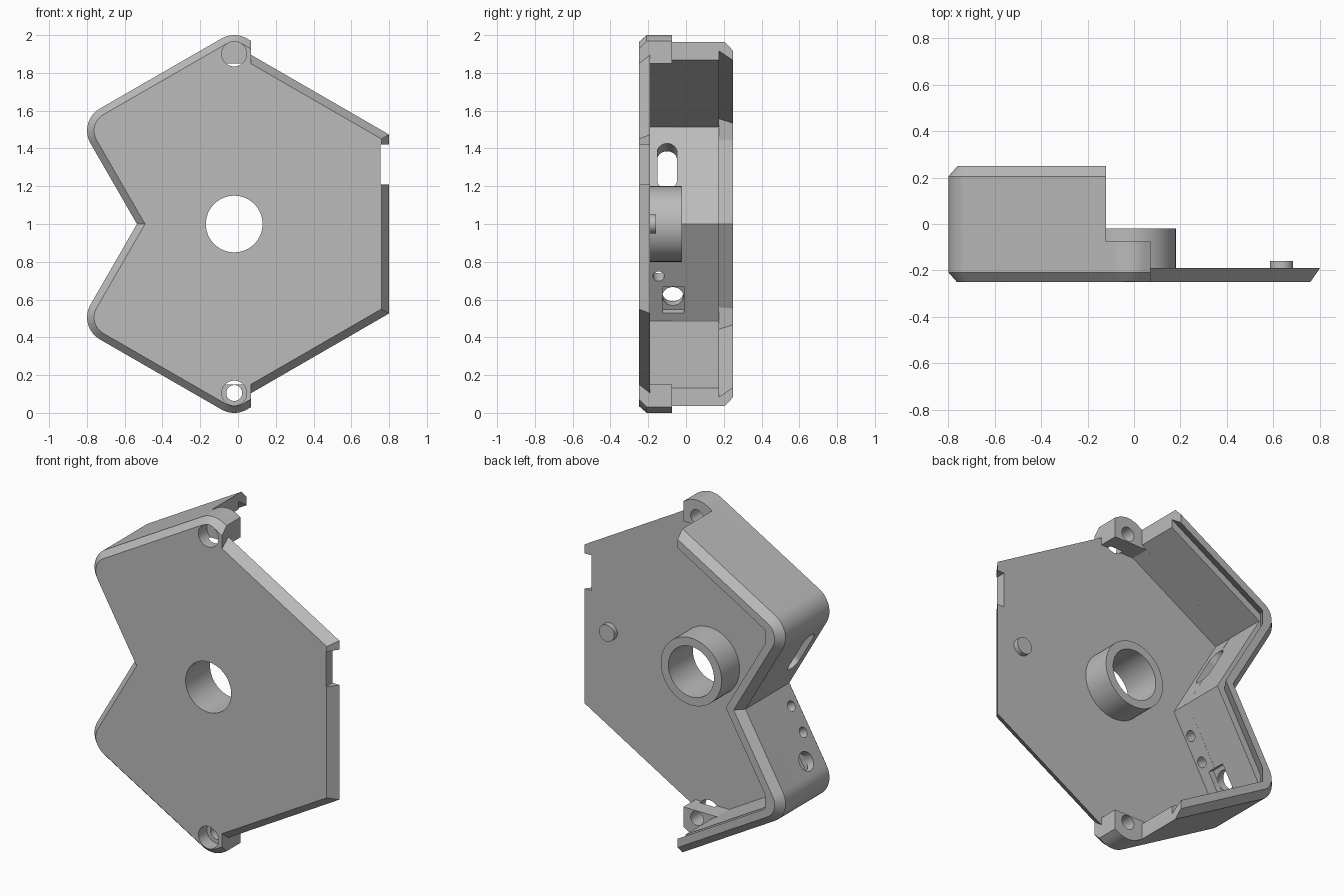
import bpy
import bmesh
from math import sin, cos, radians, pi
from mathutils import Vector, Matrix

cube = bpy.data.objects.get("Cube")
if cube:
    bpy.data.objects.remove(cube)

grey = bpy.data.materials.new("plain grey")
grey.use_nodes = True
COLOUR = (0.5, 0.5, 0.5, 1)
grey.diffuse_color = COLOUR
grey.node_tree.nodes["Principled BSDF"].inputs["Base Color"].default_value = COLOUR

MID = -0.02        # x of the hexagon centre
TAN = 0.57735      # slope of the hexagon edges
CORNER = 0.135     # radius of the outer corners
NOTCH = -0.535     # x of the inward corner


def finish(bm, name):
    bmesh.ops.recalc_face_normals(bm, faces=bm.faces)
    mesh = bpy.data.meshes.new(name)
    bm.to_mesh(mesh)
    bm.free()
    mesh.materials.append(grey)
    obj = bpy.data.objects.new(name, mesh)
    bpy.context.collection.objects.link(obj)
    return obj


def loft(name, *sections):
    """Solid through outlines given as (y, [(x, z), ...])."""
    bm = bmesh.new()
    rings = [[bm.verts.new((x, y, z)) for x, z in pts] for y, pts in sections]
    bm.faces.new(rings[0])
    bm.faces.new(rings[-1])
    for a, b in zip(rings, rings[1:]):
        for i in range(len(a)):
            j = (i + 1) % len(a)
            bm.faces.new((a[i], a[j], b[j], b[i]))
    return finish(bm, name)


def rod(name, centre, axis, radius, length, sides=48):
    bm = bmesh.new()
    turn = Vector(axis).to_track_quat('Z', 'Y').to_matrix().to_4x4()
    bmesh.ops.create_cone(bm, cap_ends=True, segments=sides, radius1=radius,
                          radius2=radius, depth=length,
                          matrix=Matrix.Translation(centre) @ turn)
    return finish(bm, name)


def block(name, centre, size, tilt=0):
    bm = bmesh.new()
    bmesh.ops.create_cube(bm, size=1, matrix=Matrix.Translation(centre)
                          @ Matrix.Rotation(tilt, 4, 'Y') @ Matrix.Diagonal((*size, 1)))
    return finish(bm, name)


def combine(target, tool, operation):
    mod = target.modifiers.new("join", 'BOOLEAN')
    mod.operation, mod.solver, mod.object = operation, 'EXACT', tool
    graph = bpy.context.evaluated_depsgraph_get()
    result = bpy.data.meshes.new_from_object(target.evaluated_get(graph))
    target.modifiers.clear()
    target.data = result
    bpy.data.objects.remove(tool)


def mirrored(pts):
    """Add the lower half of an outline listed from right to left."""
    return pts + [(x, 2 - z) for x, z in reversed(pts) if abs(z - 1) > 1e-4]


def edge_z(x, inset):
    return 2.0325 - 1.1547 * inset + TAN * x


def notch_z(x, inset):
    return 1 - (x - NOTCH - 1.1547 * inset) / TAN


def arc(cx, cz, r, start, end, steps):
    angles = [radians(start + (end - start) * i / steps) for i in range(steps + 1)]
    return [(cx + r * cos(a), cz + r * sin(a)) for a in angles]


def outline(inset):
    r = CORNER - inset
    end = 0.07
    pts = [(end, edge_z(2 * MID - end, inset))]
    pts += arc(MID, 1.865, r, 60, 120, 10)
    pts += arc(-0.664, 1.494, r, 120, 210, 14)
    return mirrored(pts + [(NOTCH + 1.1547 * inset, 1)])


def cavity(inset, facet_x):
    return mirrored([(0.1, edge_z(0.1, inset)), (facet_x, edge_z(facet_x, inset)),
                     (facet_x, notch_z(facet_x, inset)), (NOTCH + 1.1547 * inset, 1)])


def plate(radius):
    right = MID + radius * cos(pi / 6)
    return mirrored([(right, 1 + radius / 2), (0, 1 + radius + MID * TAN)])


# Chamfered outer body
case = loft("case", (-0.25, outline(0.037)), (-0.208, outline(0)),
            (0.205, outline(0)), (0.25, outline(0.04)))

# Hollow, open right side and undercut lip
wall = 0.082
combine(case, loft("floor_cut", *[(y, mirrored([(0.3, 1.85), (-0.152, 1.85),
        (-0.735, edge_z(-0.735, wall)), (NOTCH + 1.1547 * wall, 1)]))
        for y in (-0.19, 0.1)]), 'DIFFERENCE')
combine(case, loft("hollow_cut", *[(y, cavity(wall, -0.735)) for y in (-0.075, 0.18)]),
        'DIFFERENCE')
combine(case, loft("lip_cut", (0.175, cavity(0.04, -0.743)), (0.26, cavity(0.091, -0.689))),
        'DIFFERENCE')
combine(case, block("side_cut", (0.38, 0.125, 1), (1, 0.4, 3)), 'DIFFERENCE')

# Bevelled right half of the front plate, with its edge slot
combine(case, loft("plate", (-0.25, plate(0.9)), (-0.19, plate(0.947))), 'UNION')
combine(case, block("edge_slot", (0.805, -0.22, 1.315), (0.1, 0.2, 0.21)), 'DIFFERENCE')

# Central collar and locating pin
Y = (0, 1, 0)
combine(case, rod("collar", (MID, -0.12, 1), Y, 0.2, 0.2, 64), 'UNION')
combine(case, rod("bore", (MID, -0.12, 1), Y, 0.15, 0.5, 64), 'DIFFERENCE')
combine(case, rod("pin", (0.635, -0.19, 1), Y, 0.05, 0.06), 'UNION')

# Countersunk screw holes
for z in (0.105, 1.9):
    combine(case, rod("screw_hole", (MID, -0.15, z), Y, 0.042, 0.4), 'DIFFERENCE')
    combine(case, rod("screw_head", (MID, -0.25, z), Y, 0.066, 0.16), 'DIFFERENCE')


def on_wall(y, z, depth=0.04):
    """Point inside a notch wall, and the inward wall direction."""
    side = 1 if z > 1 else -1
    axis = Vector((cos(pi / 6), 0, side * 0.5))
    return Vector((NOTCH - abs(z - 1) * TAN, y, z)) + axis * depth, axis


# Long slot through the upper notch wall
low, axis = on_wall(-0.1, 1.19)
high, axis = on_wall(-0.1, 1.34)
for end in (low, high):
    combine(case, rod("slot_end", end, axis, 0.052, 0.16), 'DIFFERENCE')
combine(case, block("slot", (low + high) / 2, (0.16, 0.104, (high - low).length), -pi / 6),
        'DIFFERENCE')

# Two pilot holes and a socket with a square recess in the lower notch wall
for y, z, r in ((-0.145, 0.9, 0.03), (-0.145, 0.765, 0.03), (-0.07, 0.64, 0.056)):
    spot, axis = on_wall(y, z)
    combine(case, rod("wall_hole", spot, axis, r, 0.16), 'DIFFERENCE')
spot, axis = on_wall(-0.068, 0.64, 0.085)
combine(case, block("recess", spot, (0.08, 0.115, 0.16), pi / 6), 'DIFFERENCE')

# Smooth the round parts and keep edges crisp
bpy.ops.object.select_all(action='DESELECT')
case.select_set(True)
bpy.context.view_layer.objects.active = case
bpy.ops.object.shade_smooth_by_angle(angle=radians(25))
